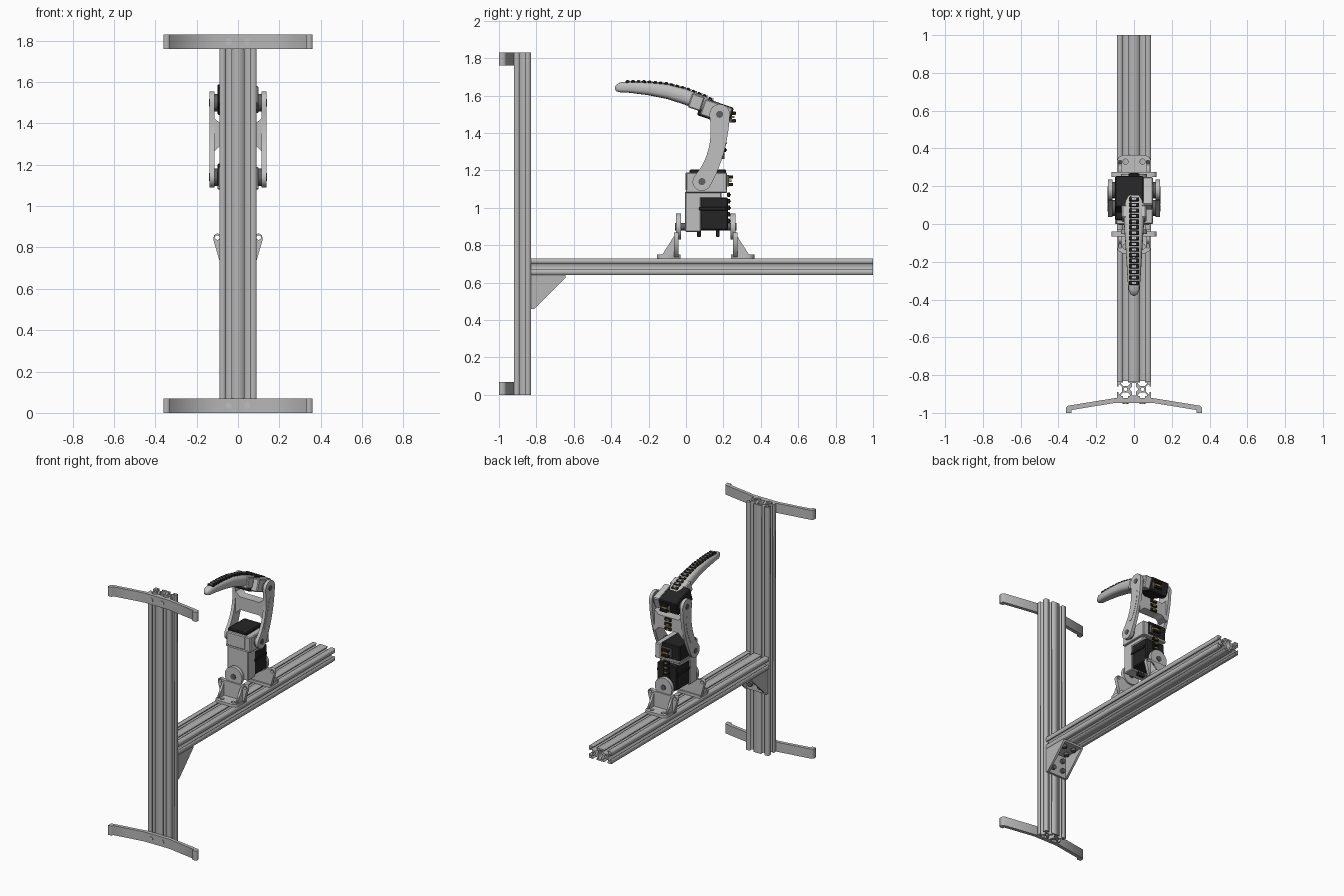
import bpy, bmesh, math
from mathutils import Matrix, Vector

old = bpy.data.objects.get("Cube")
if old:
    bpy.data.objects.remove(old, do_unlink=True)


def material(name, rgb):
    m = bpy.data.materials.new(name)
    m.use_nodes = True
    m.diffuse_color = (*rgb, 1)
    m.node_tree.nodes["Principled BSDF"].inputs["Base Color"].default_value = (*rgb, 1)
    return m


ALU = material("aluminium grey", (0.47, 0.47, 0.47))
GREY = material("printed grey", (0.53, 0.53, 0.53))
BLACK = material("servo black", (0.018, 0.018, 0.018))
STEEL = material("screw dark grey", (0.12, 0.12, 0.12))
GOLD = material("contact orange", (0.6, 0.32, 0.06))

# Outline planes: x -> (y, z), y -> (x, z), z -> (x, y)
FRAMES = {"x": Matrix(((0, 0, 1), (1, 0, 0), (0, 1, 0))),
          "y": Matrix(((1, 0, 0), (0, 0, -1), (0, 1, 0))),
          "z": Matrix.Identity(3)}


def prism(name, axis, lo, hi, mat, outline, holes=()):
    """Extrude a flat outline with holes between lo and hi along an axis."""
    cu = bpy.data.curves.new(name, "CURVE")
    cu.dimensions = "2D"
    cu.fill_mode = "BOTH"
    cu.extrude = (hi - lo) / 2
    for loop in (outline, *holes):
        sp = cu.splines.new("POLY")
        sp.points.add(len(loop) - 1)
        for p, (u, v) in zip(sp.points, loop):
            p.co = (u, v, 0, 1)
        sp.use_cyclic_u = True
    ob = bpy.data.objects.new(name, cu)
    bpy.context.collection.objects.link(ob)
    ob.matrix_world = FRAMES[axis].to_4x4()
    ob.location["xyz".index(axis)] = (lo + hi) / 2
    cu.materials.append(mat)
    bpy.ops.object.select_all(action="DESELECT")
    ob.select_set(True)
    bpy.context.view_layer.objects.active = ob
    bpy.ops.object.convert(target="MESH")
    return bpy.context.object


def circle(u, v, r, n=20):
    return [(u + r * math.cos(i * math.tau / n), v + r * math.sin(i * math.tau / n)) for i in range(n)]


def disc(name, axis, lo, hi, u, v, r, mat):
    return prism(name, axis, lo, hi, mat, circle(u, v, r))


def box(name, x, y, z, mat, bevel=0.006, tilt=0):
    """Box from axis ranges, optionally bevelled and tilted about x."""
    bm = bmesh.new()
    bmesh.ops.create_cube(bm, size=1)
    bmesh.ops.scale(bm, vec=[b - a for a, b in (x, y, z)], verts=bm.verts)
    if bevel:
        bmesh.ops.bevel(bm, geom=bm.edges[:], offset=bevel, segments=1, affect="EDGES")
    me = bpy.data.meshes.new(name)
    bm.to_mesh(me)
    bm.free()
    me.materials.append(mat)
    ob = bpy.data.objects.new(name, me)
    bpy.context.collection.objects.link(ob)
    ob.location = [(a + b) / 2 for a, b in (x, y, z)]
    ob.rotation_euler.x = tilt
    return ob


def mirrored(half):
    return half + [(-u, v) for u, v in reversed(half) if u]


def bezier(a, b, c, t):
    return Vector(a).lerp(b, t).lerp(Vector(b).lerp(c, t), t)


def band(a, b, c, ra, rm, rb, n=10):
    """Round-ended outline following a curved spine."""
    left, right = [], []
    for i in range(n + 1):
        t = i / n
        p = bezier(a, b, c, t)
        d = (bezier(a, b, c, t + .01) - bezier(a, b, c, t - .01)).normalized()
        nrm = Vector((-d.y, d.x))
        r = bezier((ra, 0), (2 * rm - (ra + rb) / 2, 0), (rb, 0), t).x
        left.append(p + nrm * r)
        right.append(p - nrm * r)
        if i == 0:
            start = [p - nrm * r * math.cos(k * math.pi / 8) - d * r * math.sin(k * math.pi / 8) for k in range(1, 8)]
    end = [p + nrm * r * math.cos(k * math.pi / 8) + d * r * math.sin(k * math.pi / 8) for k in range(1, 8)]
    return [tuple(q) for q in left + end + right[::-1] + start]


# Slotted double rail section, built from one quarter
S = 0.0045
quarter = [(14, 0), (14, 2.7), (16.5, 5.5), (18.2, 5.5), (18.2, 3.1), (20, 3.1), (20, 10), (13.1, 10),
           (13.1, 8.2), (15.5, 8.2), (15.5, 6.5), (12.7, 4), (7.3, 4), (4.5, 6.5), (4.5, 8.2), (6.9, 8.2), (6.9, 10)]
quarter = [(u * S, v * S) for u, v in quarter]
upper = quarter + [(-u, v) for u, v in reversed(quarter)]
section = upper + [(u, -v) for u, v in reversed(upper) if v]
cavity = [(u * S, v * S) for u, v in [(5, 0), (2.5, 3), (2.5, 7.5), (-2.5, 7.5), (-2.5, 3),
                                      (-5, 0), (-2.5, -3), (-2.5, -7.5), (2.5, -7.5), (2.5, -3)]]
bores = [cavity] + [circle(s * .045, 0, .0095, 12) for s in (-1, 1)]

post = prism("upright_rail", "z", 0, 1.83, ALU, section, bores)
post.location.y = -0.875
beam = prism("horizontal_rail", "y", -0.83, 1.0, ALU, section, bores)
beam.location.z = 0.685

# Wall brackets with bent arms
arm = mirrored([(0, -.92), (.09, -.92), (.35, -.962), (.36, -.972), (.36, -1), (.33, -1),
                (.33, -.985), (.1, -.947), (0, -.947)])
for tag, z in (("lower", 0), ("upper", 1.76)):
    prism(tag + "_bracket", "z", z, z + .07, ALU, arm)
    for s in (-1, 1):
        disc(tag + "_bracket_bolt", "y", -.952, -.945, s * .045, z + .035, .015, GREY)

# Corner gusset under the beam
web = [(-.83, .64), (-.645, .64), (-.645, .625), (-.81, .46), (-.83, .46)]
for s in (-1, 1):
    prism("gusset_web", "x", s * .08 - .008, s * .08 + .008, ALU, web)
    for v in (-.765, -.69):
        disc("gusset_top_bolt", "z", .605, .63, s * .04, v, .017, STEEL)
    for v in (.58, .505):
        disc("gusset_post_bolt", "y", -.82, -.795, s * .04, v, .017, STEEL)
box("gusset_top_plate", (-.08, .08), (-.83, -.645), (.625, .64), ALU, 0)
box("gusset_post_plate", (-.08, .08), (-.83, -.815), (.46, .64), ALU, 0)

# Pivot supports in front of and behind the arm
for tag, y0, d in (("front", -.04, -1), ("rear", .25, 1)):
    def span(a, b):
        return sorted((y0 + d * a, y0 + d * b))
    foot = mirrored([(0, y0 - d * .01), (.09, y0 - d * .01), (.09, y0 + d * .085),
                     (.082, y0 + d * .103), (.06, y0 + d * .115), (0, y0 + d * .115)])
    prism(tag + "_foot", "z", .73, .75, GREY, foot,
          [circle(s * .045, y0 + d * .08, .014) for s in (-1, 1)])
    plate = mirrored([(0, .73), (.088, .73), (.12, .84), (.115, .86), (.1, .868), (.07, .86), (0, .86)])
    prism(tag + "_upright", "y", *span(0, .025), GREY, plate,
          [circle(s * .1, .848, .011) for s in (-1, 1)])
    for s in (-1, 1):
        prism(tag + "_rib", "x", s * .075 - .008, s * .075 + .008, GREY,
              [(y0 + d * .02, .745), (y0 + d * .09, .745), (y0 + d * .02, .855)])
    disc(tag + "_pivot_disc", "y", *span(-.012, .014), 0, .9, .07, GREY)
    disc(tag + "_pivot_pin", "y", *span(-.045, .02), 0, .9, .02, STEEL)

# Base servo and its housing
box("base_housing", (-.085, .085), (-.005, .08), (.87, 1.09), GREY)
box("base_servo", (-.08, .08), (.075, .225), (.88, 1.055), BLACK)
box("base_servo_flange", (-.088, .088), (.07, .215), (.985, 1.005), BLACK, .003)
box("housing_top", (-.085, .085), (.03, .19), (1.05, 1.10), GREY)
for y in (.07, .17):
    box("servo_lug", (-.03, .03), (y - .01, y + .01), (.845, .885), BLACK, .003)

# Knuckle servo with side cradle
box("knuckle_servo", (-.1, .05), (.02, .215), (1.095, 1.205), BLACK)
box("knuckle_cradle", (.05, .1), (0, .22), (1.09, 1.19), GREY)
box("knuckle_front", (-.095, .06), (-.003, .025), (1.09, 1.19), GREY)
box("knuckle_floor", (-.1, .1), (0, .22), (1.08, 1.1), GREY, .004)

# Curved side links joined by a flared bridge
LOW, HIGH = (.085, 1.14), (.18, 1.5)
link = band(LOW, (.19, 1.29), HIGH, .05, .042, .055)
for tag, s in (("right", -1), ("left", 1)):
    a, b = sorted((s * .114, s * .137))
    prism(tag + "_link", "x", a, b, GREY, link)
    for joint, (y, z) in (("lower", LOW), ("upper", HIGH)):
        a, b = sorted((s * .09, s * .116))
        disc(f"{tag}_{joint}_horn", "x", a, b, y, z, .042, STEEL)
        a, b = sorted((s * .135, s * .1405))
        disc(f"{tag}_{joint}_screw", "x", a, b, y, z, .019, STEEL)
    a, b = sorted((s * .134, s * .139))
    prism(tag + "_link_panel", "x", a, b, GREY, band((.125, 1.23), (.17, 1.31), (.18, 1.41), .018, .02, .018))
flare = [(.12, 1.43), (.08, 1.395), (-.08, 1.395), (-.12, 1.43), (-.12, 1.26), (-.08, 1.3), (.08, 1.3), (.12, 1.26)]
prism("link_bridge", "y", .135, .205, GREY, flare)

# Upper servo, tilted along the finger
TILT = -.33
box("finger_servo", (-.1, .05), (.07, .245), (1.465, 1.565), BLACK, .006, TILT)
box("finger_cradle", (.045, .1), (.085, .24), (1.47, 1.56), GREY, .006, TILT)
box("finger_clamp", (-.065, .065), (.02, .09), (1.525, 1.605), GREY, .006, TILT)

# Tapered finger lofted from rounded rings: y, centre z, half width, half height
rings = [(.15, 1.53, .06, .042), (.1, 1.55, .06, .048), (0, 1.593, .053, .044), (-.1, 1.622, .046, .04),
         (-.2, 1.637, .04, .035), (-.3, 1.645, .034, .03), (-.35, 1.644, .028, .027), (-.372, 1.641, .018, .018),
         (-.38, 1.64, .006, .006)]
bm = bmesh.new()
N = 20
loops = []
for y, z, hx, hz in rings:
    ring = []
    for i in range(N):
        c, s = math.cos(i * math.tau / N), math.sin(i * math.tau / N)
        ring.append(bm.verts.new((hx * math.copysign(abs(c) ** .7, c), y, z + hz * math.copysign(abs(s) ** .7, s))))
    loops.append(ring)
for p, q in zip(loops, loops[1:]):
    for i in range(N):
        bm.faces.new((p[i], p[i - 1], q[i - 1], q[i]))
bm.faces.new(loops[0])
bm.faces.new(loops[-1])
bmesh.ops.recalc_face_normals(bm, faces=bm.faces[:])
me = bpy.data.meshes.new("finger")
bm.to_mesh(me)
bm.free()
me.materials.append(GREY)
finger = bpy.data.objects.new("finger", me)
bpy.context.collection.objects.link(finger)
bpy.ops.object.select_all(action="DESELECT")
finger.select_set(True)
bpy.context.view_layer.objects.active = finger
bpy.ops.object.shade_smooth_by_angle(angle=math.radians(40))


def finger_top(y):
    for (ya, za, _, ha), (yb, zb, _, hb) in zip(rings, rings[1:]):
        if yb <= y <= ya:
            t = (y - ya) / (yb - ya)
            return za + ha + t * (zb + hb - za - ha), math.atan2(za + ha - zb - hb, ya - yb)


# Sensor strip along the finger
for i in range(16):
    y = .13 - i * .0295
    z, slope = finger_top(y)
    box("sensor_link", (-.026, .026), (y - .011, y + .011), (z - .006, z + .007), BLACK, .003, slope)
    box("sensor_chip", (-.011, .011), (y - .006, y + .006), (z + .004, z + .0095), GREY, 0, slope)
    box("sensor_contact", (-.022, -.014), (y + .012, y + .017), (z - .004, z + .004), GOLD, 0, slope)

# Sensor strips and plugs down the back
for y, z in [(.232, .93 + i * .035) for i in range(5)] + [(.21, 1.31 + i * .035) for i in range(3)]:
    box("back_sensor", (-.026, .026), (y - .012, y + .004), (z - .012, z + .012), BLACK, .003)
    box("back_contact", (-.008, .008), (y, y + .008), (z - .005, z + .005), GOLD, 0)
for y, z in ((.235, 1.145), (.25, 1.485)):
    box("plug_board", (-.04, .04), (y - .025, y - .004), (z - .03, z + .03), STEEL, 0)
    for s in (-1, 1):
        box("plug", (-.03, .03), (y - .005, y + .017), (z + s * .02 - .009, z + s * .02 + .009), BLACK, .003)
    box("plug_contact", (-.02, .02), (y - .005, y + .008), (z - .006, z + .006), GOLD, 0)
